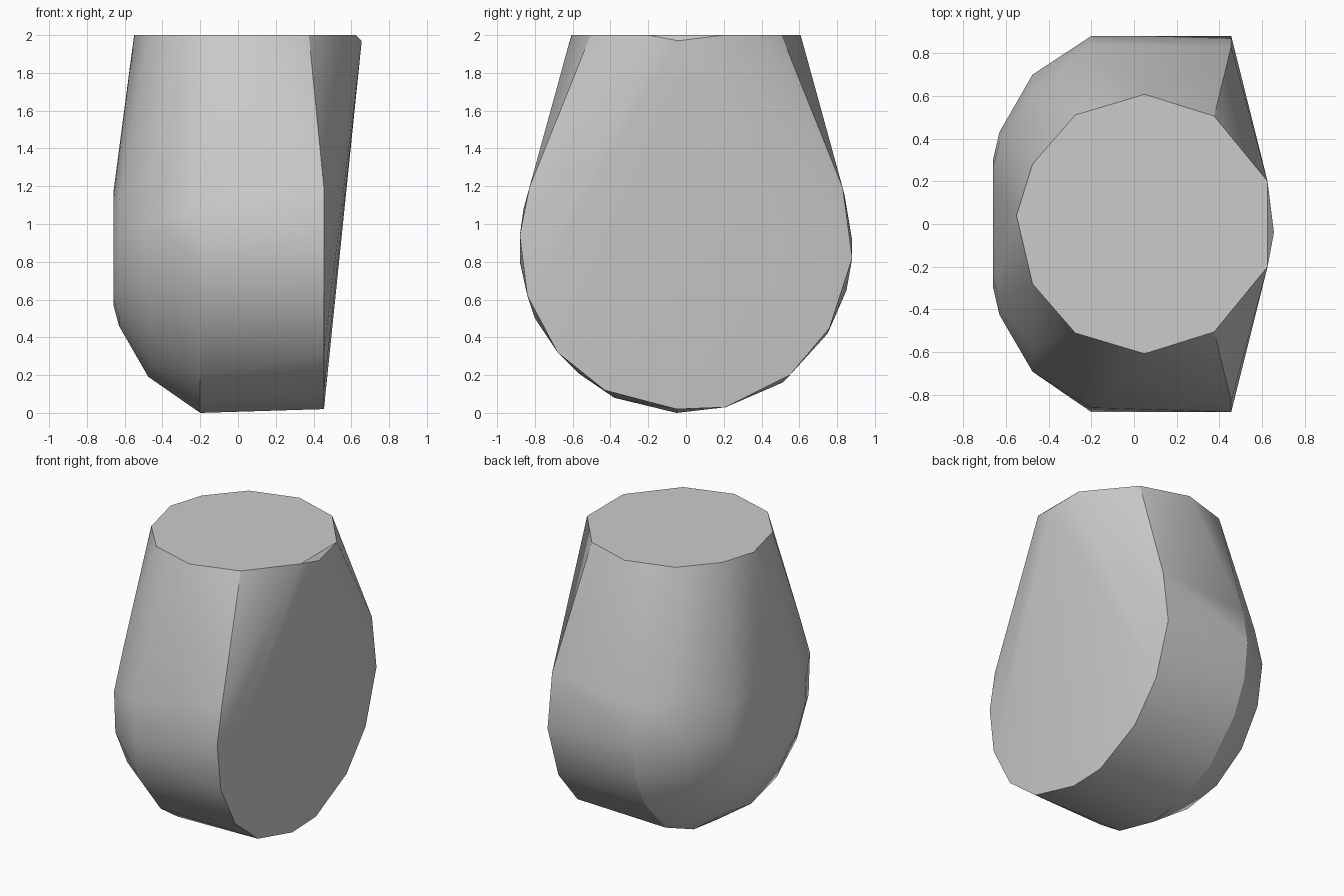
import bpy
import bmesh
from math import radians, sin, cos, tau

default = bpy.data.objects.get("Cube")
if default:
    bpy.data.objects.remove(default, do_unlink=True)

# One plain grey
grey = bpy.data.materials.new("plain grey")
grey.use_nodes = True
colour = (0.6, 0.6, 0.6, 1)
grey.diffuse_color = colour
grey.node_tree.nodes["Principled BSDF"].inputs["Base Color"].default_value = colour


def ring(x, radius, height=0.89, sides=15, phase=0.05):
    """Upright ring of points facing along x."""
    return [(x, radius * cos(phase + tau * i / sides),
             height + radius * sin(phase + tau * i / sides)) for i in range(sides)]


def upright(x, outline):
    """Upright (y, z) outline placed at x."""
    return [(x, y, z) for y, z in outline]


# Flat rim on the left side
rim = upright(0.455, [
    (0.83, 1.19), (0.88, 0.82), (0.76, 0.45), (0.55, 0.2), (0.21, 0.03), (-0.05, 0.02),
    (-0.43, 0.12), (-0.68, 0.32), (-0.84, 0.62), (-0.88, 0.94), (-0.83, 1.19)])

# Shoulder where the barrel starts to round off
shoulder = upright(-0.2, [
    (0.84, 1.15), (0.88, 0.91), (0.85, 0.65), (0.75, 0.42), (0.51, 0.16), (0.2, 0.03),
    (-0.05, 0), (-0.38, 0.08), (-0.57, 0.21), (-0.8, 0.5), (-0.88, 0.8), (-0.86, 1.08)])

# Rounded right side
dome = ring(-0.475, 0.7) + ring(-0.63, 0.43) + ring(-0.66, 0.3, 0.87)

# Flat top, mirrored front to back
half_top = [(0.05, 0.607), (0.375, 0.505), (0.625, 0.2), (-0.275, 0.51), (-0.475, 0.28)]
top = [(x, y * side, 2) for x, y in half_top for side in (1, -1)]
top += [(-0.55, 0.04, 2), (0.655, -0.04, 1.97)]

# Wrap the sections in one convex body
bm = bmesh.new()
for point in rim + shoulder + dome + top:
    bm.verts.new(point)
hull = bmesh.ops.convex_hull(bm, input=bm.verts[:])
loose = [v for v in bm.verts if not v.link_faces]
bmesh.ops.delete(bm, geom=loose, context='VERTS')
bmesh.ops.dissolve_limit(bm, angle_limit=radians(0.2), verts=bm.verts[:], edges=bm.edges[:])
bmesh.ops.recalc_face_normals(bm, faces=bm.faces[:])

mesh = bpy.data.meshes.new("rounded_body")
bm.to_mesh(mesh)
bm.free()
mesh.materials.append(grey)
body = bpy.data.objects.new("rounded_body", mesh)
bpy.context.collection.objects.link(body)

# Smooth sides with sharp rims
bpy.ops.object.select_all(action='DESELECT')
body.select_set(True)
bpy.context.view_layer.objects.active = body
bpy.ops.object.shade_smooth_by_angle(angle=radians(30))
